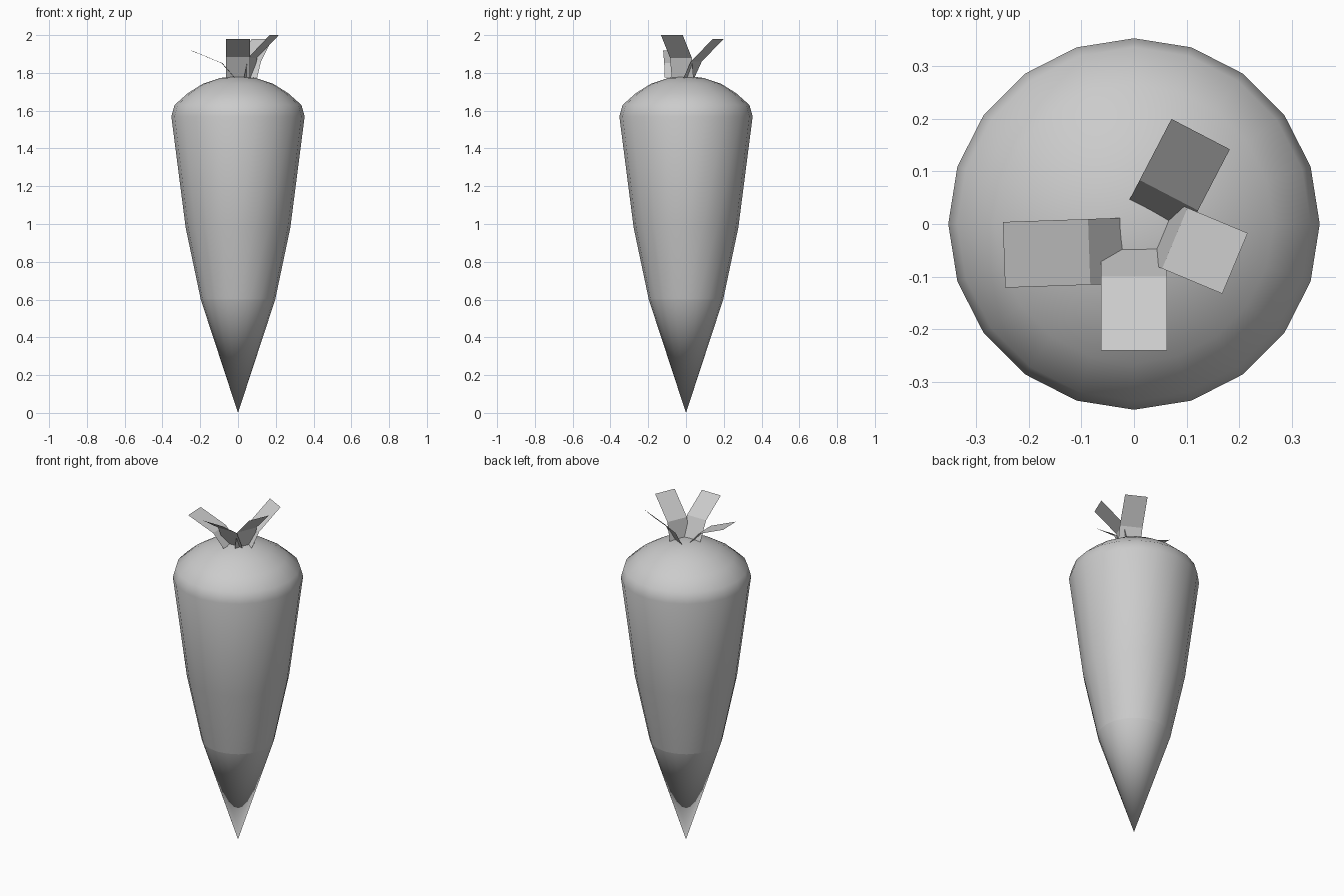
import bpy, bmesh
from math import cos, sin, pi, radians

if "Cube" in bpy.data.objects:
    bpy.data.objects.remove(bpy.data.objects["Cube"])

SIDES = 20


def make_object(name, bm):
    mesh = bpy.data.meshes.new(name)
    bm.to_mesh(mesh)
    bm.free()
    obj = bpy.data.objects.new(name, mesh)
    bpy.context.collection.objects.link(obj)
    return obj


# Root: turned profile (radius, height) with pointed tip and domed crown
profile = [(0.197, 0.60), (0.277, 0.98), (0.353, 1.57), (0.336, 1.63),
           (0.265, 1.693), (0.185, 1.743), (0.095, 1.773)]
bm = bmesh.new()
rings = [[bm.verts.new((r * cos(2 * pi * i / SIDES), r * sin(2 * pi * i / SIDES), z))
          for i in range(SIDES)] for r, z in profile]
tip = bm.verts.new((0, 0, 0))
crown = bm.verts.new((0, 0, 1.785))
for i in range(SIDES):
    j = (i + 1) % SIDES
    for a, b in zip(rings, rings[1:]):
        bm.faces.new((a[i], a[j], b[j], b[i]))
    bm.faces.new((tip, rings[0][j], rings[0][i]))
    bm.faces.new((crown, rings[-1][i], rings[-1][j]))
for f in bm.faces:
    f.smooth = True
# Crease where the tip cone meets the body
for i in range(SIDES):
    bm.edges.get((rings[0][i], rings[0][(i + 1) % SIDES])).smooth = False
make_object("root", bm)


# Leaves: bent strips of two flat quads, path is (outward distance, height)
def leaf(name, angle, offset, path, half=0.0625):
    a = radians(angle)
    bm = bmesh.new()
    rows = [[bm.verts.new((d * cos(a) - s * sin(a), d * sin(a) + s * cos(a), z))
             for s in (offset - half, offset + half)] for d, z in path]
    for p, q in zip(rows, rows[1:]):
        bm.faces.new((p[0], q[0], q[1], p[1]))
    make_object(name, bm)


leaf("leaf_front", -90, 0.0, [(0.045, 1.772), (0.10, 1.885), (0.24, 1.98)])
leaf("leaf_right", -22.7, 0.005, [(0.057, 1.77), (0.082, 1.88), (0.206, 2.0)])
leaf("leaf_back", 62.5, -0.0335, [(0.034, 1.772), (0.079, 1.86), (0.21, 1.98)])
leaf("leaf_left", 182, 0.05, [(0.021, 1.775), (0.087, 1.852), (0.249, 1.918)])
